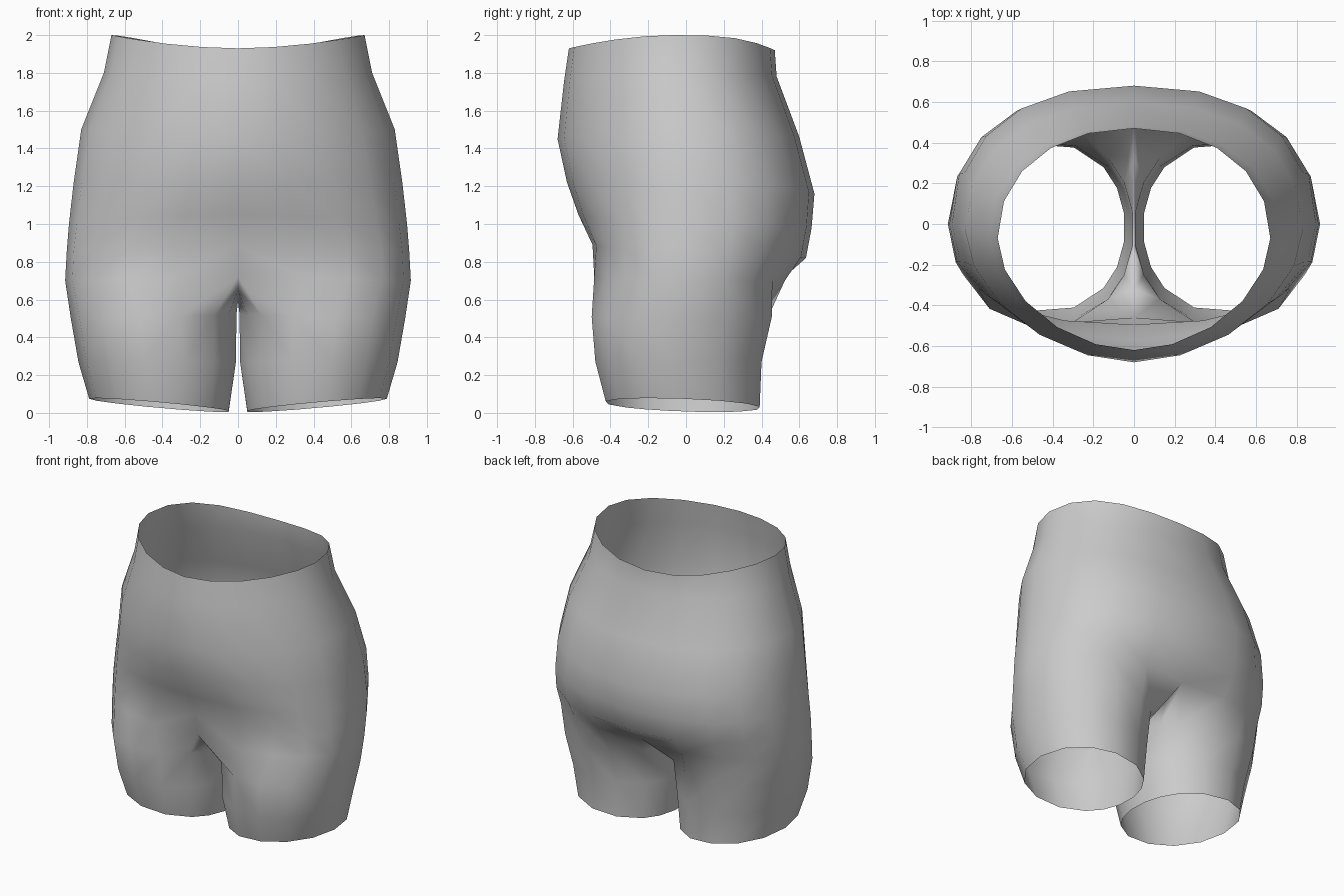
import bpy, bmesh
from math import sin, cos, pi, exp, copysign

if "Cube" in bpy.data.objects:
    bpy.data.objects.remove(bpy.data.objects["Cube"])

M, K = 10, 4          # outer half-ring segments, inner-thigh seam points


def spow(v, n):
    return copysign(abs(v) ** (2 / n), v)


def torso_ring(zf, zs, zb, rx, yf, yb, yc, nf, nb, dip):
    """Half cross-section from front centre to back centre on +x."""
    pts = []
    for i in range(M + 1):
        t = -pi / 2 + pi * i / M
        n, end, ze, p = (nf, yf, zf, 2) if t < 0 else (nb, yb, zb, 3)
        s = abs(sin(t))
        x = 0 if i in (0, M) else rx * spow(cos(t), n)
        y = yc + (end - yc) * s ** (2 / n)
        y -= copysign(dip * exp(-(x / 0.2) ** 2), y)
        pts.append((x, y, zs + (ze - zs) * s ** p))
    return pts


def leg_ring(z_in, z_out, x0, x1, yf, yb, tilt):
    """Closed thigh section; outer part lines up with the torso half ring."""
    a = pi / 4
    angles = [-pi / 2 - a + (pi + 2 * a) * i / M for i in range(M + 1)]
    angles += [pi / 2 + a + (pi - 2 * a) * (k + 1) / (K + 1) for k in range(K)]
    pts = []
    for t in angles:
        u, v = spow(cos(t), 2.1), spow(sin(t), 2.1)
        pts.append(((x0 + x1) / 2 + (x1 - x0) / 2 * u,
                    (yf + yb) / 2 + (yb - yf) / 2 * v,
                    z_in + (z_out - z_in) * (u + 1) / 2 - tilt * v))
    return pts


def bridge(bm, a, b, closed):
    for i in range(len(a) if closed else M):
        j = (i + 1) % len(a)
        bm.faces.new((a[i], b[i], b[j], a[j]))


# waist down to crotch: front/side/back heights, half width, front/back depth,
# centre, roundness front/back, centre dip
torso = [
    (1.93, 2.00, 1.92, .67, -.62, .47, -.07, 1.85, 2.15, 0),
    (1.76, 1.80, 1.78, .71, -.645, .48, -.06, 1.85, 2.2, 0),
    (1.45, 1.50, 1.46, .83, -.68, .60, -.03, 1.82, 2.25, 0),
    (1.22, 1.22, 1.16, .87, -.63, .68, 0, 1.95, 2.35, 0),
    (1.05, 1.00, .98, .895, -.57, .665, 0, 2.1, 2.4, 0),
    (.89, .85, .82, .907, -.495, .635, 0, 2.4, 2.35, 0),
    (.72, .70, .70, .915, -.51, .55, 0, 2.35, 2.3, .05),
]
# thigh sections down to the hem
legs = [
    (.52, .50, .003, .885, -.505, .46, 0),
    (.27, .27, .006, .845, -.485, .405, 0),
    (.008, .075, .045, .788, -.43, .395, .015),
]
# crotch seam from back to front
seam = [(0, .33, .65), (0, .10, .60), (0, -.13, .59), (0, -.32, .65)]

bm = bmesh.new()
rings = [[bm.verts.new(p) for p in torso_ring(*r)] for r in torso]
for a, b in zip(rings, rings[1:]):
    bridge(bm, a, b, False)

# thigh loops continue from the last torso ring plus the seam
loops = [rings[-1] + [bm.verts.new(p) for p in seam]]
loops += [[bm.verts.new(p) for p in leg_ring(*r)] for r in legs]
for a, b in zip(loops, loops[1:]):
    bridge(bm, a, b, True)

for f in bm.faces:
    f.smooth = True
mesh = bpy.data.meshes.new("shorts")
bm.to_mesh(mesh)
bm.free()

# mirror the right half onto the left
shorts = bpy.data.objects.new("shorts", mesh)
bpy.context.collection.objects.link(shorts)
mod = shorts.modifiers.new("mirror", 'MIRROR')
mod.merge_threshold = 0.001
